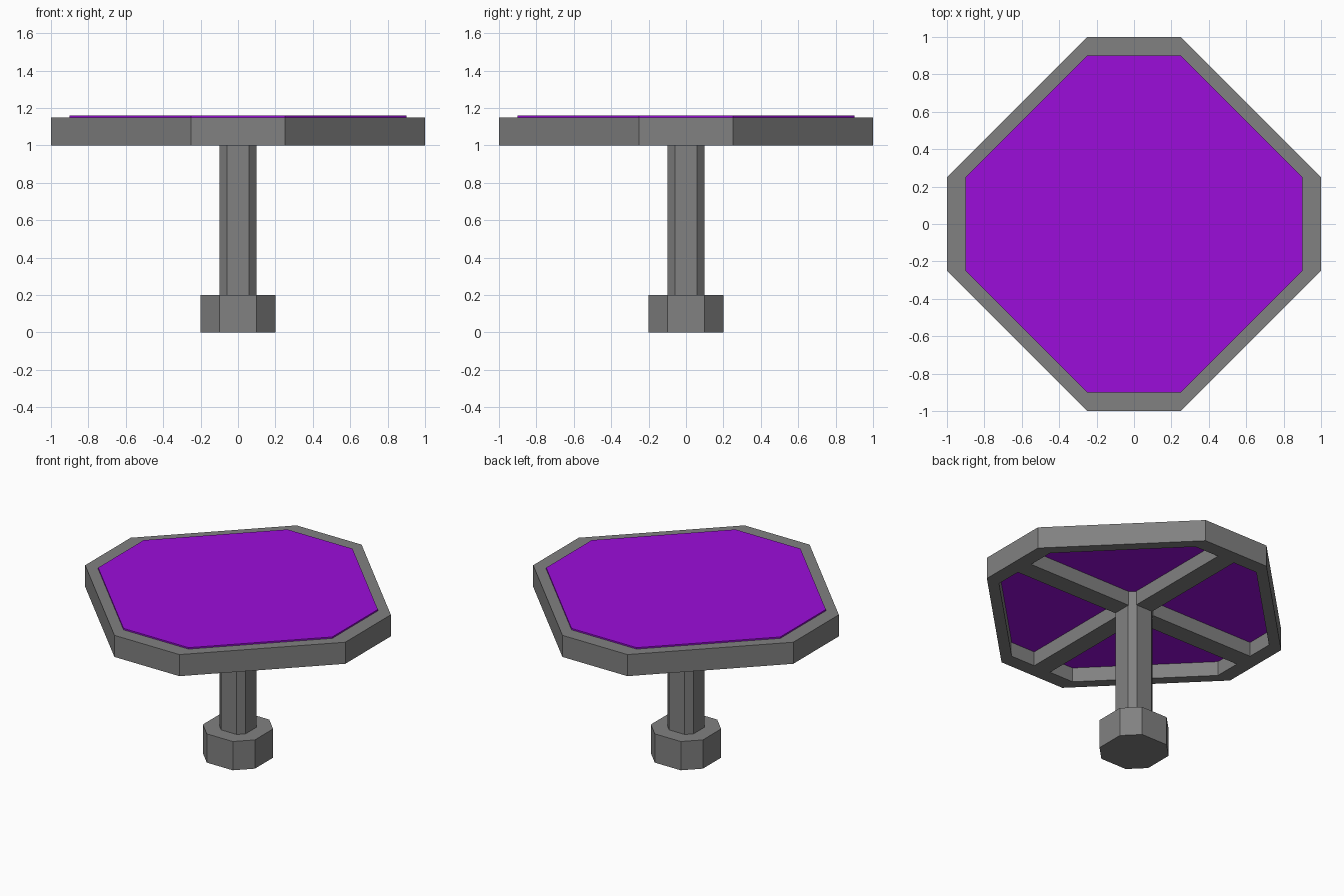
import bpy, bmesh, math
from mathutils import Matrix

if "Cube" in bpy.data.objects:
    bpy.data.objects.remove(bpy.data.objects["Cube"])


def material(name, rgb):
    m = bpy.data.materials.new(name)
    m.diffuse_color = (*rgb, 1.0)
    m.use_nodes = True
    m.node_tree.nodes["Principled BSDF"].inputs["Base Color"].default_value = m.diffuse_color
    return m


GREY = material("grey metal", (0.22, 0.22, 0.22))
PURPLE = material("purple", (0.33, 0.004, 0.70))


def finish(name, bm, mat):
    bmesh.ops.recalc_face_normals(bm, faces=bm.faces)
    me = bpy.data.meshes.new(name)
    bm.to_mesh(me)
    bm.free()
    me.materials.append(mat)
    ob = bpy.data.objects.new(name, me)
    bpy.context.collection.objects.link(ob)
    return ob


def octagon(r, s):
    # r = half width, s = half length of the axis-aligned sides
    return [(r, -s), (r, s), (s, r), (-s, r), (-r, s), (-r, -s), (-s, -r), (s, -r)]


def loop(bm, pts, z):
    return [bm.verts.new((x, y, z)) for x, y in pts]


def bridge(bm, a, b):
    n = len(a)
    for i in range(n):
        j = (i + 1) % n
        bm.faces.new((a[i], a[j], b[j], b[i]))


def prism(name, r, s, z0, z1, mat):
    bm = bmesh.new()
    lo, hi = loop(bm, octagon(r, s), z0), loop(bm, octagon(r, s), z1)
    bridge(bm, lo, hi)
    bm.faces.new(lo)
    bm.faces.new(hi)
    return finish(name, bm, mat)


# Foot, post and inset table surface
prism("foot", 0.2, 0.1, 0.0, 0.2, GREY)
prism("post", 0.1, 0.06, 0.2, 1.1, GREY)
prism("table_surface", 0.9, 0.25, 1.1, 1.16, PURPLE)

# Rim: hollow octagonal frame
bm = bmesh.new()
outer, inner = octagon(1.0, 0.25), octagon(0.9, 0.25)
rings = [loop(bm, outer, 1.0), loop(bm, outer, 1.15),
         loop(bm, inner, 1.15), loop(bm, inner, 1.0)]
for k in range(4):
    bridge(bm, rings[k], rings[(k + 1) % 4])
finish("rim", bm, GREY)

# Four support arms from the post to the rim
for k in range(4):
    bm = bmesh.new()
    bmesh.ops.create_cube(bm, size=1.0)
    m = (Matrix.Rotation(k * math.pi / 2, 4, 'Z')
         @ Matrix.Translation((0.5, 0, 1.05))
         @ Matrix.Diagonal((0.8, 0.13, 0.1, 1.0)))
    bmesh.ops.transform(bm, matrix=m, verts=bm.verts)
    finish(f"support_arm_{k + 1}", bm, GREY)
